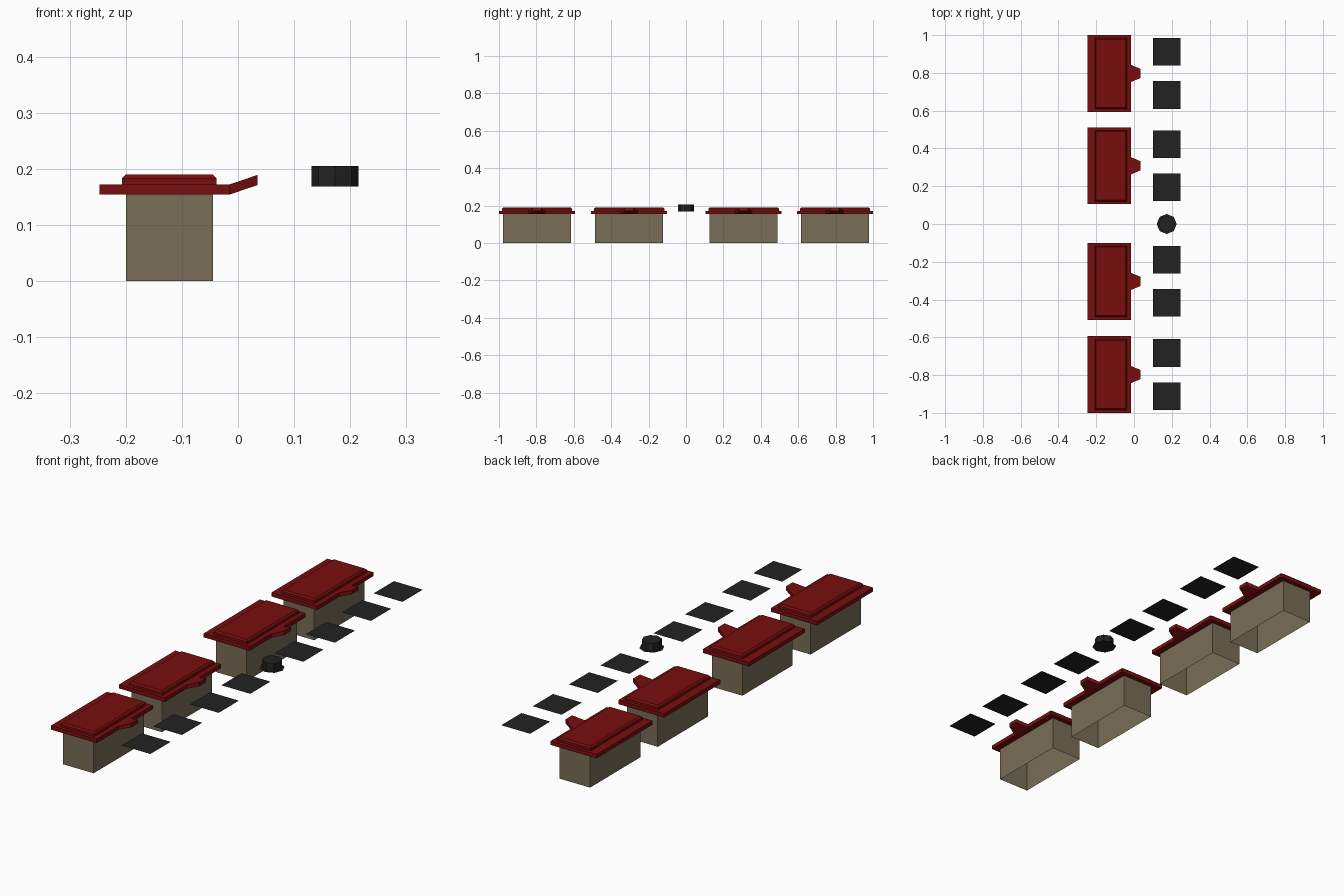
import bpy
import bmesh

cube = bpy.data.objects.get("Cube")
if cube:
    bpy.data.objects.remove(cube, do_unlink=True)


def material(name, color):
    mat = bpy.data.materials.new(name)
    mat.use_nodes = True
    mat.diffuse_color = (*color, 1)
    bsdf = mat.node_tree.nodes["Principled BSDF"]
    bsdf.inputs["Base Color"].default_value = (*color, 1)
    bsdf.inputs["Roughness"].default_value = 0.8
    return mat


red = material("dark red", (0.19, 0.004, 0.004))
tan = material("drab tan", (0.19, 0.153, 0.092))
black = material("charcoal black", (0.016, 0.016, 0.016))


def rect(x0, x1, half_y, z):
    """Horizontal rectangle ring."""
    return [(x0, -half_y, z), (x1, -half_y, z), (x1, half_y, z), (x0, half_y, z)]


def upright(x, half_y, z0, z1):
    """Rectangle ring standing across x."""
    return [(x, -half_y, z0), (x, half_y, z0), (x, half_y, z1), (x, -half_y, z1)]


def loft(name, rings, mat, caps=True):
    """Mesh that joins successive four-point rings."""
    bm = bmesh.new()
    loops = [[bm.verts.new(p) for p in ring] for ring in rings]
    for a, b in zip(loops, loops[1:]):
        for i in range(4):
            j = (i + 1) % 4
            bm.faces.new((a[i], a[j], b[j], b[i]))
    if caps:
        bm.faces.new(loops[0][::-1])
        bm.faces.new(loops[-1])
    return finish(name, bm, mat)


def finish(name, bm, mat):
    mesh = bpy.data.meshes.new(name)
    bm.to_mesh(mesh)
    bm.free()
    mesh.materials.append(mat)
    return mesh


def place(name, mesh, loc=(0, 0, 0)):
    obj = bpy.data.objects.new(name, mesh)
    obj.location = loc
    bpy.context.collection.objects.link(obj)


# Shared meshes: open-bottomed box, lid slab, raised panel, sloping pull tab
box = loft("box_walls", [rect(-0.2, -0.045, 0.182, 0),
                         rect(-0.2, -0.045, 0.182, 0.155)], tan, caps=False)
slab = loft("lid_slab", [rect(-0.247, -0.015, 0.203, 0.154),
                         rect(-0.247, -0.015, 0.203, 0.172)], red)
panel = loft("lid_panel", [rect(-0.207, -0.038, 0.188, 0.172),
                           rect(-0.207, -0.038, 0.188, 0.183),
                           rect(-0.2, -0.045, 0.181, 0.19)], red)
tab = loft("lid_tab", [upright(-0.015, 0.045, 0.154, 0.172),
                       upright(0.035, 0.024, 0.171, 0.189)], red)

# Flat square pad
bm = bmesh.new()
bmesh.ops.create_grid(bm, x_segments=1, y_segments=1, size=0.073)
pad = finish("pad", bm, black)

# Four stations, each a lidded box with two pads beside it
PAD_X, PAD_Z = 0.173, 0.168
for n, y in enumerate((-0.797, -0.304, 0.308, 0.797), 1):
    for part, mesh in (("box", box), ("lid_slab", slab),
                       ("lid_panel", panel), ("lid_tab", tab)):
        place(f"{part}_{n}", mesh, (0, y, 0))
    for side, dy in (("front", -0.114), ("back", 0.114)):
        place(f"pad_{side}_{n}", pad, (PAD_X, y + dy, PAD_Z))

# Eight-sided knob standing on a thin flange
bm = bmesh.new()
bmesh.ops.create_cone(bm, cap_ends=True, segments=8, radius1=0.042,
                      radius2=0.042, depth=0.037)
place("knob", finish("knob", bm, black), (PAD_X, 0, 0.1865))
bm = bmesh.new()
bmesh.ops.create_circle(bm, cap_ends=True, segments=8, radius=0.053)
place("knob_flange", finish("knob_flange", bm, black), (PAD_X, 0, PAD_Z))
